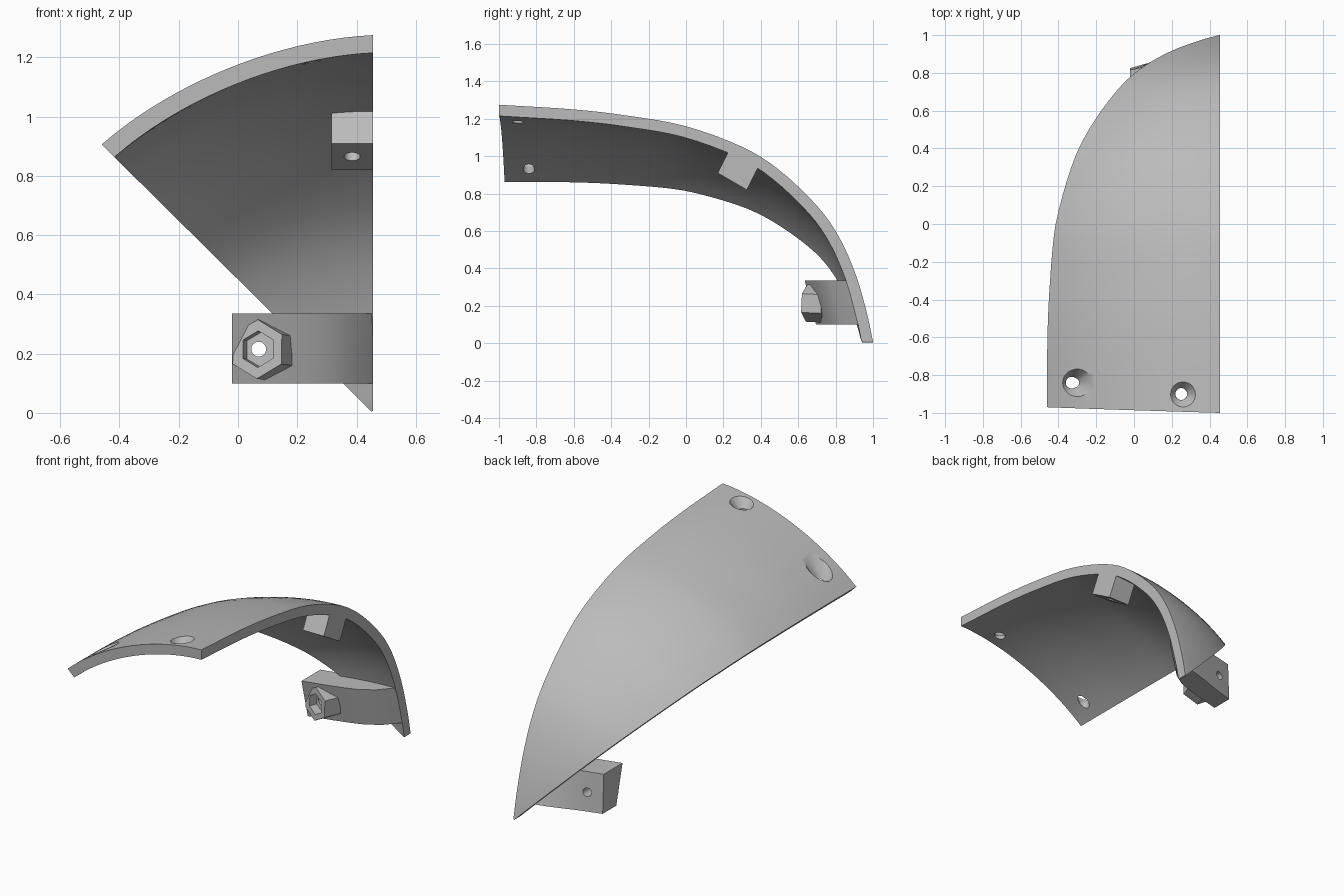
import bpy, bmesh
from math import sin, cos, pi, radians
from mathutils import Vector

if "Cube" in bpy.data.objects:
    bpy.data.objects.remove(bpy.data.objects["Cube"])

grey = bpy.data.materials.new("plain grey")
grey.use_nodes = True
grey.diffuse_color = (0.5, 0.5, 0.5, 1)
grey.node_tree.nodes["Principled BSDF"].inputs["Base Color"].default_value = (0.5, 0.5, 0.5, 1)

AXIS_X = 0.455        # the shell sweeps about a line along y at this x
WALL = 0.06


def finish(name, bm):
    bmesh.ops.recalc_face_normals(bm, faces=bm.faces)
    mesh = bpy.data.meshes.new(name)
    bm.to_mesh(mesh)
    bm.free()
    mesh.materials.append(grey)
    obj = bpy.data.objects.new(name, mesh)
    bpy.context.collection.objects.link(obj)
    return obj


def loft(name, rings):
    """Closed solid through rings of equal length."""
    bm = bmesh.new()
    rows = [[bm.verts.new(p) for p in ring] for ring in rings]
    n = len(rows[0])
    for a, b in zip(rows, rows[1:]):
        for i in range(n):
            j = (i + 1) % n
            bm.faces.new((a[i], a[j], b[j], b[i]))
    bm.faces.new(rows[0])
    bm.faces.new(rows[-1])
    return finish(name, bm)


def spindle(name, start, end, r1, r2, sides=32):
    """Cone, cylinder or prism between two points."""
    start, end = Vector(start), Vector(end)
    turn = (end - start).to_track_quat('Z', 'Y')
    angles = [2 * pi * i / sides for i in range(sides)]
    return loft(name, [[c + turn @ Vector((r * sin(a), r * cos(a), 0)) for a in angles]
                       for c, r in ((start, r1), (end, r2))])


def cut(obj, *cutters):
    bpy.context.view_layer.objects.active = obj
    for c in cutters:
        mod = obj.modifiers.new("cut", 'BOOLEAN')
        mod.operation, mod.solver, mod.object = 'DIFFERENCE', 'EXACT', c
        bpy.ops.object.modifier_apply(modifier=mod.name)


def smooth(obj, angle=35):
    bpy.ops.object.select_all(action='DESELECT')
    obj.select_set(True)
    bpy.context.view_layer.objects.active = obj
    bpy.ops.object.shade_smooth_by_angle(angle=radians(angle))


def spline(points, steps):
    """Catmull-Rom curve through 2D points."""
    p = [Vector(q) for q in points]
    p = [2 * p[0] - p[1]] + p + [2 * p[-1] - p[-2]]
    out = []
    for a, b, c, d in zip(p, p[1:], p[2:], p[3:]):
        for i in range(steps):
            t = i / steps
            out.append(0.5 * (2 * b + (c - a) * t + (2 * a - 5 * b + 4 * c - d) * t * t
                              + (3 * b - a - 3 * c + d) * t ** 3))
    return out + [p[-2]]


# Curved shell: a profile in y and radius, swept through an eighth of a turn
outer = spline([(-1, 1.275), (-0.6, 1.25), (-0.3, 1.215), (0, 1.16), (0.3, 1.05),
                (0.5, 0.925), (0.7, 0.735), (0.82, 0.565), (0.91, 0.36), (0.97, 0.15),
                (1, 0.006)], 4)
inner = []
for i, p in enumerate(outer):
    d = (outer[min(i + 1, len(outer) - 1)] - outer[max(i - 1, 0)]).normalized()
    q = p + WALL * Vector((d.y, -d.x))
    inner.append(Vector((max(q.x, -1), max(q.y, 0.006))))


def sweep(p, t):
    swell = 1 + t * (0.01 + 0.045 * min(1, p.x + 1)) - 0.016 * sin(pi * t)
    r, a = p.y * swell, radians(45.3) * t
    skew = 0.03 * t * max(0, -p.x - 0.7) / 0.3
    return (AXIS_X - r * sin(a), p.x + skew, r * cos(a))


SPAN = 20
ts = [i / SPAN for i in range(SPAN + 1)]
shell = loft("curved_shell", [[sweep(o, t) for t in ts] + [sweep(n, t) for t in reversed(ts)]
                              for o, n in zip(outer, inner)])

# Two countersunk screw holes
helpers = []
for x, y, z, r in ((-0.33, -0.84, 0.995, 0.062), (0.25, -0.9, 1.25, 0.07)):
    slope = (r - 0.032) / 0.05
    helpers.append(spindle("sink_cutter", (x, y, z + 0.09), (x, y, z - 0.05),
                           r + 0.09 * slope, 0.032))
    helpers.append(spindle("bore_cutter", (x, y, z + 0.1), (x, y, z - 0.2), 0.031, 0.031))
cut(shell, *helpers)
smooth(shell)

# Upper mounting block with a blind hole
side = [(0.17, 0.91), (0.325, 0.82), (0.395, 0.96), (0.24, 1.05)]
block = loft("upper_block", [[(x, y, z) for y, z in side] for x in (0.315, AXIS_X)])
mid, up = Vector((0.385, 0.2475, 0.865)), Vector((0, 0.5, 0.866))
helpers.append(spindle("block_hole_cutter", mid - 0.05 * up, mid + 0.1 * up, 0.027, 0.027))
cut(block, helpers[-1])
smooth(block)

# Lower bracket arm bending into the shell: x, front y and back y at the top
TOP, BOTTOM = 0.335, 0.1
arm = [(-0.02, 0.635, 0.815, 0.825), (0.13, 0.672, 0.85, 0.868), (0.22, 0.697, 0.862, 0.9),
       (0.3, 0.725, 0.872, 0.925), (0.38, 0.775, 0.882, 0.945), (AXIS_X, 0.86, 0.89, 0.955)]
bracket = loft("bracket_arm", [[(x, f, TOP), (x, b, TOP), (x, c, BOTTOM), (x, f + 0.06, BOTTOM)]
                               for x, f, b, c in arm])

# Hexagonal nut boss with a pocket and a through hole
boss = spindle("nut_boss", (0.1, 0.75, 0.21), (0.065, 0.645, 0.215), 0.1, 0.1, 6)
pocket = spindle("pocket_cutter", (0.082, 0.695, 0.213), (0.055, 0.6, 0.217), 0.062, 0.062, 6)
bore = spindle("bolt_cutter", (0.07, 0.55, 0.215), (0.07, 0.95, 0.215), 0.025, 0.025)
helpers += [pocket, bore]
for part in (bracket, boss):
    cut(part, pocket, bore)
    smooth(part, 25)

for h in helpers:
    bpy.data.objects.remove(h)
